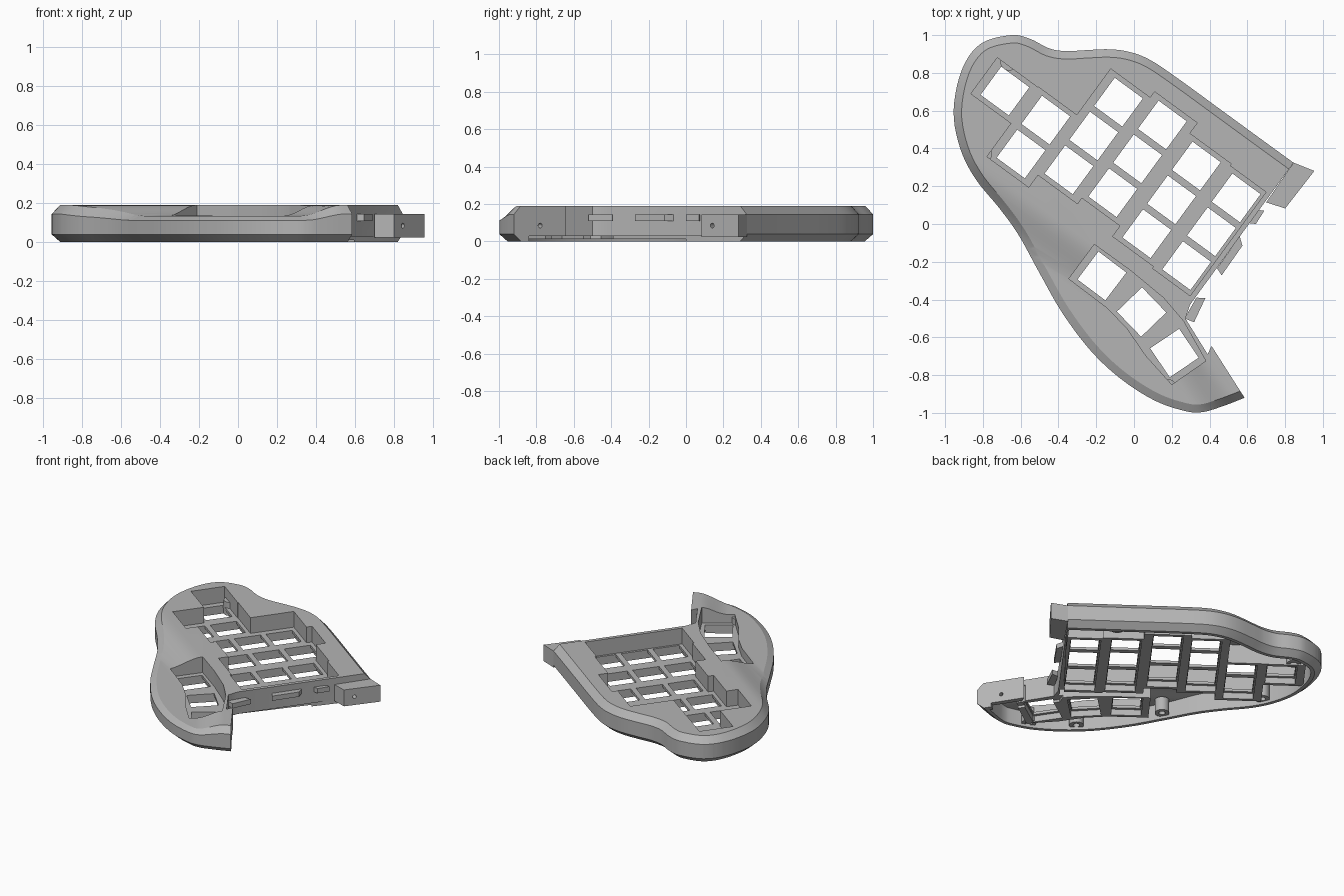
import bpy, bmesh, math
from mathutils import Vector, Matrix

if "Cube" in bpy.data.objects:
    bpy.data.objects.remove(bpy.data.objects["Cube"])

grey = bpy.data.materials.new("plain grey")
grey.use_nodes = True
grey.diffuse_color = (0.46, 0.46, 0.46, 1)
grey.node_tree.nodes["Principled BSDF"].inputs["Base Color"].default_value = (0.46, 0.46, 0.46, 1)

TILT = math.radians(-36.2)
U = Vector((math.cos(TILT), math.sin(TILT)))     # along the key rows
V = Vector((-U.y, U.x))                          # along the key columns
W = Vector((0.83, 0.555))                        # across the thumb joint


def loft(bm, rings):
    """Closed solid through rings of (points, z)."""
    loops = [[bm.verts.new((p[0], p[1], z)) for p in pts] for pts, z in rings]
    n = len(loops[0])
    for a, b in zip(loops, loops[1:]):
        for i in range(n):
            j = (i + 1) % n
            bm.faces.new((a[i], a[j], b[j], b[i]))
    bm.faces.new(loops[0][::-1])
    bm.faces.new(loops[-1])


def make(name, solids):
    bm = bmesh.new()
    for rings in solids:
        loft(bm, rings)
    bmesh.ops.recalc_face_normals(bm, faces=bm.faces)
    mesh = bpy.data.meshes.new(name)
    bm.to_mesh(mesh)
    bm.free()
    mesh.materials.append(grey)
    ob = bpy.data.objects.new(name, mesh)
    bpy.context.collection.objects.link(ob)
    return ob


def prism(pts, z0, z1):
    return [(pts, z0), (pts, z1)]


def boolean(ob, tool, kind):
    mod = ob.modifiers.new("cut", "BOOLEAN")
    mod.operation, mod.object, mod.solver, mod.use_self = kind, tool, "EXACT", True
    bpy.context.view_layer.objects.active = ob
    bpy.ops.object.modifier_apply(modifier=mod.name)
    bpy.data.objects.remove(tool)


def rect(c, hu, hv, angle=TILT):
    a = Vector((math.cos(angle), math.sin(angle)))
    b = Vector((-a.y, a.x))
    return [Vector(c) + a * hu * s + b * hv * t for s, t in ((-1, -1), (1, -1), (1, 1), (-1, 1))]


def circle(c, r, n=20):
    return [(c[0] + r * math.cos(i * math.tau / n), c[1] + r * math.sin(i * math.tau / n)) for i in range(n)]


def spline(pts, steps=5):
    pts = [Vector(p) for p in pts]
    n, out = len(pts), []
    for i in range(n):
        a, b, c, d = (pts[(i + k) % n] for k in (-1, 0, 1, 2))
        for s in range(steps):
            t = s / steps
            out.append(0.5 * (2 * b + (c - a) * t + (2 * a - 5 * b + 4 * c - d) * t * t
                              + (3 * b - a - 3 * c + d) * t ** 3))
    return out


def inset(pts, d):
    out = []
    for i, p in enumerate(pts):
        a = (p - pts[i - 1]).normalized()
        b = (pts[(i + 1) % len(pts)] - p).normalized()
        na, nb = Vector((-a.y, a.x)), Vector((-b.y, b.x))
        out.append(p + (na + nb) * d / max(0.5, 1 + na.dot(nb)))
    return out


# Outline, running on past the straight joint where it is trimmed
outline = spline([(-.65, 1), (-.81, .955), (-.91, .82), (-.955, .6), (-.92, .4), (-.84, .24),
                  (-.71, .08), (-.61, -.06), (-.5, -.26), (-.38, -.47), (-.23, -.67), (-.07, -.82),
                  (.11, -.935), (.27, -.99), (.36, -.996), (.46, -.968), (.585, -.92), (.75, -.85),
                  (1, -.6), (1.2, -.2), (1.1, .138), (.855, .317), (.65, .466), (.45, .612),
                  (.24, .765), (.09, .866), (-.02, .91), (-.13, .925), (-.26, .92), (-.36, .915),
                  (-.45, .93), (-.55, .98)])
joint = [Vector(p) for p in ((.98, .51), (.297, -.427), (.272, -.5), (.39, -.69), (.41, -.645),
                             (.70, -1.1), (1.6, -1.1), (1.6, .51))]

shell = make("case_shell", [[(inset(outline, .045), 0), (outline, .04), (outline, .145),
                             (inset(outline, .042), .19)]])
boolean(shell, make("joint_cutter", [prism(joint, -.3, .5)]), "DIFFERENCE")

# Hollow underside
cavity = make("cavity_cutter", [prism(inset(outline, .07), -.2, .15)])
inner_joint = [p - W * .035 for p in joint]
boolean(cavity, make("inner_joint_cutter", [prism(inner_joint, -.4, .5)]), "DIFFERENCE")
boolean(shell, cavity, "DIFFERENCE")

# Key columns: top key centre, key count, distance to the right wall
columns = [((-.683, .704), 1, .142), ((-.467, .55), 2, .137), ((-.082, .645), 3, .142),
           ((.15, .524), 3, .142), ((.33, .307), 3, .142), ((.541, .138), 3, .109)]
ROW, LEFT = .222, .137
keys, pockets, blocks = [], [], []
for top, count, right in columns:
    top = Vector(top)
    keys += [(top - V * ROW * r, TILT) for r in range(count)]
    mid = top - V * ROW * (count - 1) / 2 + U * (right - LEFT) / 2
    half = (right + LEFT) / 2, ROW * (count - 1) / 2 + .118
    pockets.append(rect(mid, *half))
    blocks.append(rect(mid, half[0] + .018, half[1] + .02))
thumb = [Vector(p) for p in ((-.21, -.108), (-.345, -.29), (-.14, -.445), (-.035, -.555), (.065, -.70),
                             (.2, -.85), (.38, -.725), (.262, -.515), (.155, -.39), (-.02, -.245))]
keys += [(Vector((-.17, -.275)), math.radians(-37)), (Vector((.04, -.466)), math.radians(-46)),
         (Vector((.214, -.683)), math.radians(-56))]

# Key wells: walls, pockets from above, relief from below, switch holes
boolean(shell, make("well_walls", [prism(b, .012, .17) for b in blocks]), "UNION")
thumb_wall = make("thumb_well_wall", [prism(inset(thumb, -.018), .012, .17)])
boolean(thumb_wall, make("joint_trim", [prism([p - W * .003 for p in joint], -.3, .5)]), "DIFFERENCE")
boolean(shell, thumb_wall, "UNION")
boolean(shell, make("pocket_cutter", [prism(p, .075, .4) for p in pockets]), "DIFFERENCE")
boolean(shell, make("thumb_pocket_cutter", [prism(thumb, .075, .4)]), "DIFFERENCE")
boolean(shell, make("relief_cutter", [prism(rect(c, .1, .113, a), -.2, .056) for c, a in keys]), "DIFFERENCE")
boolean(shell, make("hole_cutter", [prism(rect(c, .0925, .0925, a), -.2, .3) for c, a in keys]), "DIFFERENCE")

# Gap under the joint wall
gap = [(.77, .22), (.24, -.44), (.215, -.51), (.33, -.70), (.47, -.87), (.62, -.80), (.5, -.6), (.45, -.4), (.9, .2)]
boolean(shell, make("gap_cutter", [prism(gap, -.2, .03)]), "DIFFERENCE")


# Sunken top around the thumb keys, with soft ramps on two sides
def ramp(t):
    t = min(1, max(0, t))
    return t * t * (3 - 2 * t)


bm = bmesh.new()
bm.from_mesh(shell.data)
for axis, start, width in ((V, -.22, .24), (W, -.06, .21)):
    for k in range(11):
        bmesh.ops.bisect_plane(bm, geom=bm.verts[:] + bm.edges[:] + bm.faces[:], dist=1e-5,
                               plane_co=(axis * (start - width * k / 10)).to_3d(), plane_no=axis.to_3d())
for v in bm.verts:
    p = v.co.xy
    sink = ramp((-.22 - p.dot(V)) / .24) * ramp((-.06 - p.dot(W)) / .21)
    v.co.z -= .055 * sink * min(1, max(0, (v.co.z - .08) / .11))
bmesh.ops.triangulate(bm, faces=[f for f in bm.faces if len(f.verts) > 4])
bm.to_mesh(shell.data)
bm.free()

# Joining tab at the back corner, with a screw hole
tab = make("joining_tab", [prism([(.70, .115), (.80, .082), (.955, .281), (.845, .325)], .025, .145)])


def pin_hole(ob, x, y, z, axis):
    drill = make("drill", [prism(circle((0, 0), .013, 12), -.05, .05)])
    turn = axis.to_3d().to_track_quat("Z", "Y").to_matrix().to_4x4()
    drill.data.transform(Matrix.Translation((x, y, z)) @ turn)
    boolean(ob, drill, "DIFFERENCE")


pin_hole(tab, .845, .14, .085, U)
pin_hole(shell, .495, -.78, .085, W)

# Clip hooks along the joint
hooks = [((.56, -.065), (.574, -.115), (.464, -.272), (.44, -.235)),
         ((.33, -.39), (.378, -.392), (.318, -.52), (.268, -.5)),
         ((.655, .075), (.69, .07), (.645, 0), (.605, .005))]
parts = [shell, tab]
for i, h in enumerate(hooks):
    parts.append(make("clip_hook_%d" % (i + 1), [prism(h, .11, .145)]))

# Screw bosses under the case
for i, c in enumerate([(-.8, .37), (-.66, .86), (-.41, -.2), (-.08, -.69), (.18, -.87), (.53, .46)]):
    boss = make("screw_boss_%d" % (i + 1), [prism(circle(c, .048), .02, .118)])
    boolean(boss, make("drill", [prism(circle(c, .022), -.1, .09)]), "DIFFERENCE")
    parts.append(boss)

bpy.ops.object.select_all(action="DESELECT")
for ob in parts:
    ob.select_set(True)
bpy.context.view_layer.objects.active = shell
bpy.ops.object.shade_smooth_by_angle(angle=math.radians(25))
